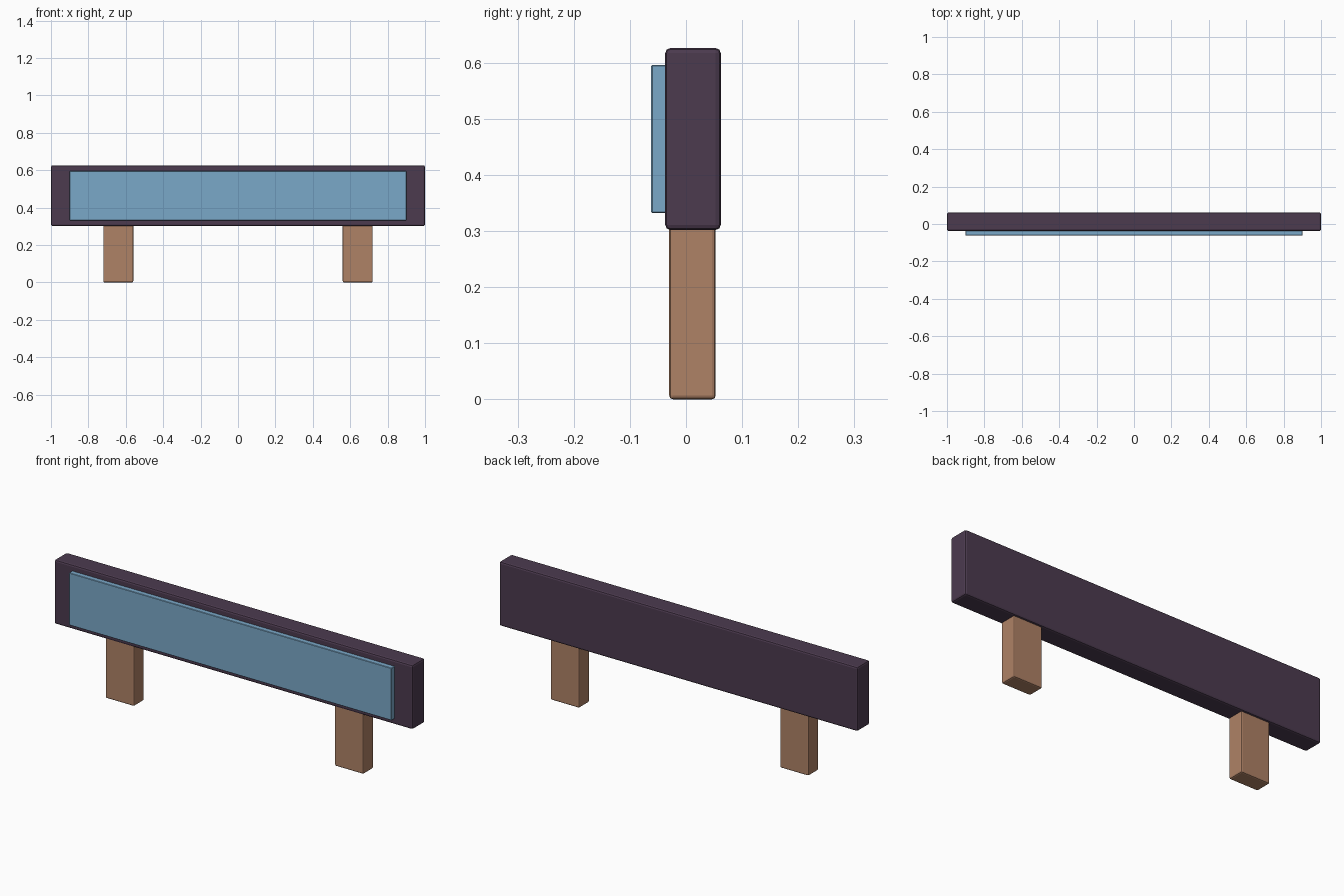
import bpy
import bmesh
from mathutils import Vector

if "Cube" in bpy.data.objects:
    bpy.data.objects.remove(bpy.data.objects["Cube"])


def material(name, rgb):
    m = bpy.data.materials.new(name)
    m.diffuse_color = (*rgb, 1)
    m.use_nodes = True
    m.node_tree.nodes["Principled BSDF"].inputs["Base Color"].default_value = m.diffuse_color
    return m


def rounded_box(name, lo, hi, mat, bevel, segments):
    """Box between two corners with softened edges."""
    lo, hi = Vector(lo), Vector(hi)
    bm = bmesh.new()
    bmesh.ops.create_cube(bm, size=1)
    bmesh.ops.scale(bm, vec=hi - lo, verts=bm.verts)
    bmesh.ops.bevel(bm, geom=bm.edges[:], offset=bevel, segments=segments,
                    profile=0.5, affect='EDGES')
    mesh = bpy.data.meshes.new(name)
    bm.to_mesh(mesh)
    bm.free()
    mesh.materials.append(mat)
    obj = bpy.data.objects.new(name, mesh)
    obj.location = (lo + hi) / 2
    bpy.context.collection.objects.link(obj)
    return obj


plum = material("dark plum", (0.072, 0.043, 0.078))
blue = material("soft blue", (0.195, 0.392, 0.578))
wood = material("tan wood", (0.429, 0.223, 0.133))

# Long board
rounded_box("board", (-1, -0.037, 0.302), (1, 0.062, 0.626), plum, 0.009, 2)

# Raised front panel, set slightly into the board
rounded_box("front_panel", (-0.9, -0.062, 0.332), (0.9, -0.025, 0.596), blue, 0.002, 1)

# Pair of legs, tucked into the underside of the board
for side, x in (("left", -0.64), ("right", 0.64)):
    rounded_box(side + "_leg", (x - 0.08, -0.03, 0), (x + 0.08, 0.053, 0.32), wood, 0.007, 2)
